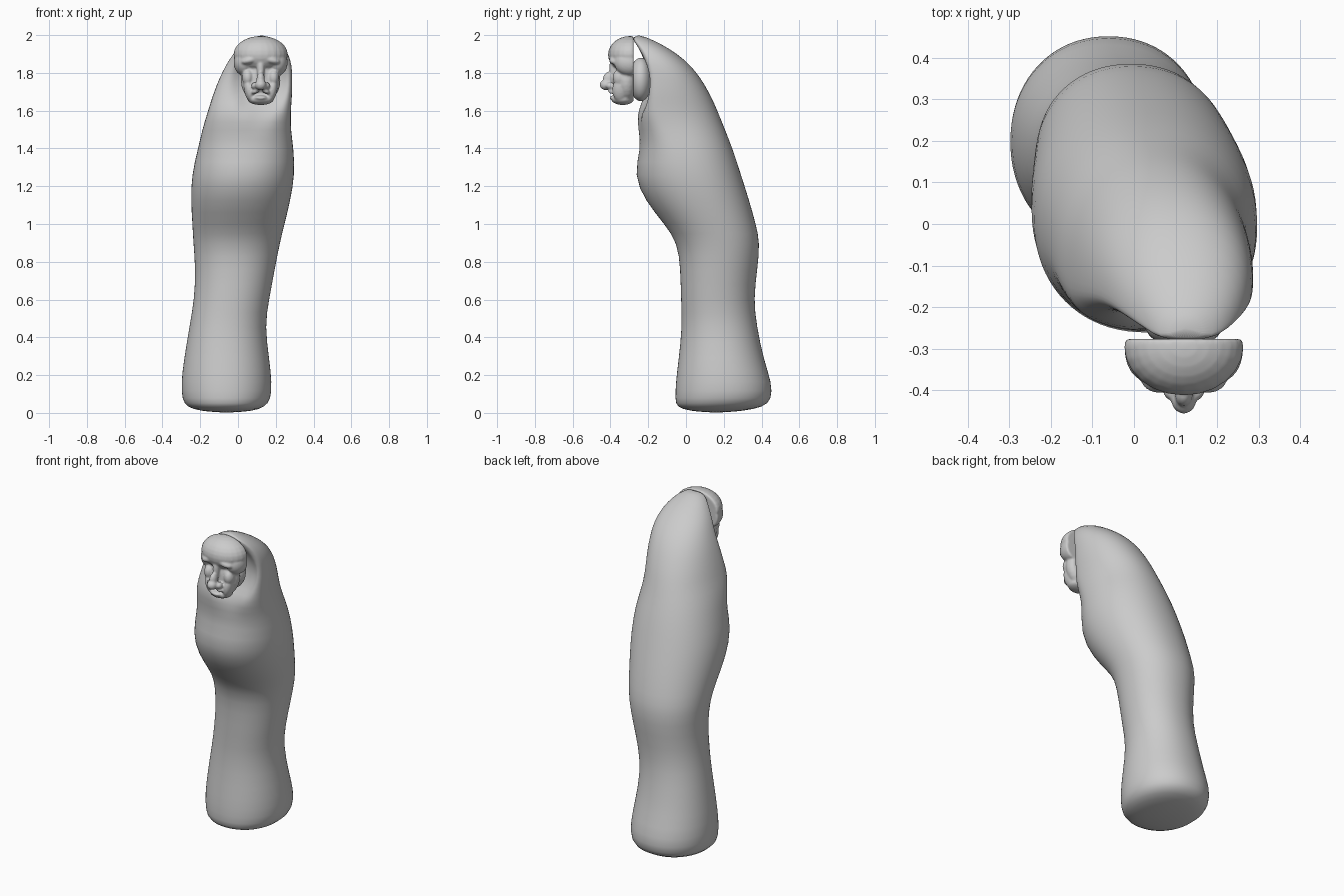
import bpy, bmesh, math
from mathutils import Vector, Matrix

cube = bpy.data.objects.get("Cube")
if cube:
    bpy.data.objects.remove(cube, do_unlink=True)

# One plain grey for the whole figure
grey = bpy.data.materials.new("plain grey")
grey.use_nodes = True
grey.diffuse_color = (0.6, 0.6, 0.6, 1)
grey.node_tree.nodes["Principled BSDF"].inputs["Base Color"].default_value = (0.6, 0.6, 0.6, 1)


def make_object(name, bm):
    bmesh.ops.recalc_face_normals(bm, faces=bm.faces)
    for face in bm.faces:
        face.smooth = True
    mesh = bpy.data.meshes.new(name)
    bm.to_mesh(mesh)
    bm.free()
    mesh.materials.append(grey)
    obj = bpy.data.objects.new(name, mesh)
    bpy.context.collection.objects.link(obj)
    return obj


# Cloak sections: height, right x, left x, front y, back y
SECTIONS = [
    (0.01, -0.2, 0.08, 0.02, 0.3),
    (0.03, -0.27, 0.14, -0.05, 0.41),
    (0.07, -0.297, 0.175, -0.058, 0.455),
    (0.16, -0.302, 0.18, -0.055, 0.455),
    (0.28, -0.287, 0.167, -0.04, 0.412),
    (0.46, -0.257, 0.142, -0.02, 0.375),
    (0.6, -0.232, 0.165, -0.027, 0.358),
    (0.76, -0.225, 0.195, -0.03, 0.378),
    (0.9, -0.237, 0.222, -0.045, 0.393),
    (1.0, -0.242, 0.247, -0.115, 0.37),
    (1.12, -0.25, 0.277, -0.215, 0.337),
    (1.26, -0.247, 0.302, -0.28, 0.292),
    (1.4, -0.212, 0.295, -0.238, 0.247),
    (1.5, -0.19, 0.28, -0.252, 0.207),
    (1.58, -0.165, 0.28, -0.265, 0.175),
    (1.64, -0.147, 0.283, -0.245, 0.15),
    (1.7, -0.127, 0.288, -0.23, 0.12),
    (1.77, -0.1, 0.288, -0.222, 0.08),
    (1.84, -0.065, 0.286, -0.228, 0.025),
    (1.9, -0.028, 0.268, -0.245, -0.045),
    (1.95, 0.02, 0.235, -0.268, -0.125),
    (1.985, 0.06, 0.19, -0.287, -0.2),
]
SEGMENTS = 40
FACE_CENTRE = Vector((0.12, 1.755))


def build_cloak():
    bm = bmesh.new()
    rings = []
    for z, x0, x1, front, back in SECTIONS:
        hood = min(max((z - 1.3) / 0.4, 0), 1)       # round body to flat-fronted hood
        mid_y = front + (back - front) * (0.5 - 0.2 * hood)
        mid_x, half = (x0 + x1) / 2, (x1 - x0) / 2
        ring = []
        for i in range(SEGMENTS):
            a = math.tau * i / SEGMENTS
            c, s = math.cos(a), math.sin(a)
            power = 0.95 - 0.45 * hood if s < 0 else 0.95
            depth = mid_y - front if s < 0 else back - mid_y
            x = mid_x + half * math.copysign(abs(c) ** 0.94, c)
            y = mid_y + depth * math.copysign(abs(s) ** power, s)
            # Hollow of the hood behind the face
            d = Vector(((x - FACE_CENTRE.x) / 0.15, (z - FACE_CENTRE.y) / 0.2)).length
            if s < 0 and d < 1:
                y += 0.05 * (1 - d ** 4)
            ring.append(bm.verts.new((x, y, z)))
        rings.append(ring)
    for low, high in zip(rings, rings[1:]):
        for i in range(SEGMENTS):
            j = (i + 1) % SEGMENTS
            bm.faces.new((low[i], low[j], high[j], high[i]))
    # Close the foot and the crown with fans
    for ring, lift in ((rings[0], -0.01), (rings[-1], 0.015)):
        centre = sum((v.co for v in ring), Vector()) / SEGMENTS
        tip = bm.verts.new(centre + Vector((0, 0, lift)))
        for i in range(SEGMENTS):
            bm.faces.new((ring[i], ring[(i + 1) % SEGMENTS], tip))
    cloak = make_object("hooded_cloak", bm)
    cloak.modifiers.new("Smooth surface", "SUBSURF").levels = 1


def blob(bm, x, y, z, sx, sy, sz, roll=0):
    place = (Matrix.Translation((0.12 + x, y, z)) @ Matrix.Rotation(roll, 4, "Y")
             @ Matrix.Diagonal((sx, sy, sz, 1)))
    bmesh.ops.create_uvsphere(bm, u_segments=24, v_segments=14, radius=1, matrix=place)


def pair(bm, x, y, z, sx, sy, sz, roll=0):
    for side in (-1, 1):
        blob(bm, side * x, y, z, sx, sy, sz, side * roll)


def build_head():
    bm = bmesh.new()
    blob(bm, 0, -0.295, 1.897, 0.144, 0.118, 0.098)             # skull dome
    pair(bm, 0.088, -0.3, 1.855, 0.055, 0.08, 0.07)             # temples
    blob(bm, 0, -0.315, 1.76, 0.105, 0.065, 0.12)               # recessed face
    pair(bm, 0.055, -0.37, 1.868, 0.052, 0.038, 0.022, 0.25)    # brows
    blob(bm, 0, -0.385, 1.82, 0.02, 0.022, 0.06)                # nose bridge
    blob(bm, 0, -0.41, 1.765, 0.022, 0.03, 0.04)                # nose ridge
    blob(bm, 0, -0.425, 1.737, 0.03, 0.032, 0.028)              # nose tip
    pair(bm, 0.032, -0.4, 1.732, 0.018, 0.024, 0.018)           # nostrils
    pair(bm, 0.068, -0.35, 1.775, 0.03, 0.038, 0.045)           # cheekbones
    pair(bm, 0.06, -0.348, 1.71, 0.028, 0.042, 0.065, 0.2)      # cheek folds
    pair(bm, 0.026, -0.39, 1.705, 0.024, 0.022, 0.013, 0.5)     # upper lip
    blob(bm, 0, -0.378, 1.668, 0.036, 0.028, 0.013)             # lower lip
    blob(bm, 0, -0.335, 1.66, 0.07, 0.06, 0.03)                 # chin
    # Flat back of the head, turned to the hood
    for v in bm.verts:
        v.co.y = min(v.co.y, -0.277)
    head = make_object("head", bm)
    remesh = head.modifiers.new("Fuse", "REMESH")
    remesh.mode = "VOXEL"
    remesh.voxel_size = 0.006
    remesh.use_smooth_shade = True
    soften = head.modifiers.new("Soften", "SMOOTH")
    soften.factor, soften.iterations = 0.5, 3


def build_neck():
    bm = bmesh.new()
    blob(bm, 0, -0.24, 1.765, 0.095, 0.06, 0.115)
    make_object("neck", bm)


build_cloak()
build_head()
build_neck()
